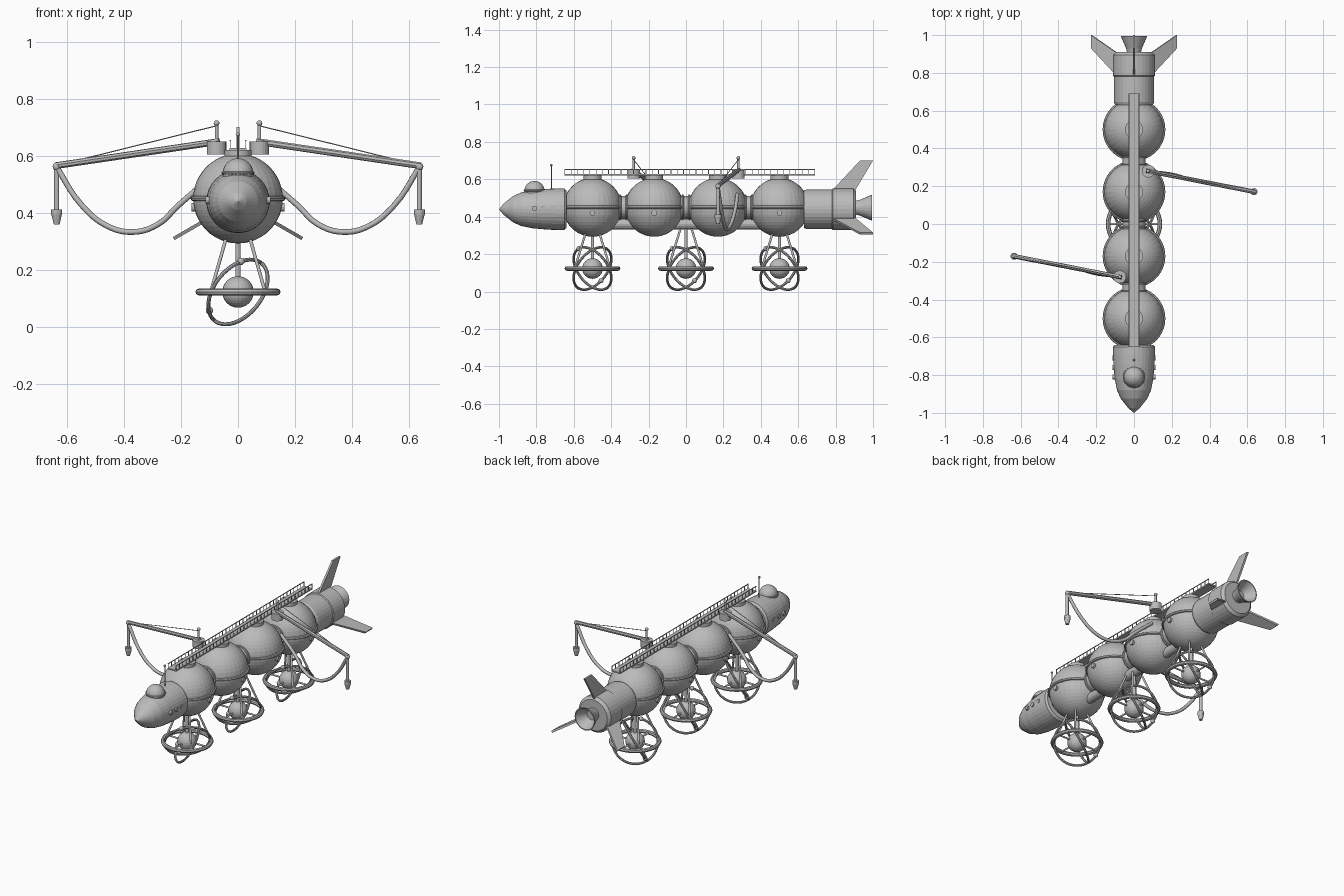
import bpy, bmesh, math
from mathutils import Vector

cube = bpy.data.objects.get("Cube")
if cube:
    bpy.data.objects.remove(cube)

grey = bpy.data.materials.new("hull grey")
grey.use_nodes = True
COLOUR = (0.5, 0.5, 0.5, 1)
grey.diffuse_color = COLOUR
grey.node_tree.nodes["Principled BSDF"].inputs["Base Color"].default_value = COLOUR

UP = Vector((0, 0, 1))
AXIS = 0.44       # height of the nose and tail axis
BALL = 0.45       # height of the tank centres
TANKS = (-0.5, -0.17, 0.17, 0.5)


def finish(bm, name, loc=(0, 0, 0), direction=UP):
    """Turn a bmesh built around z into an object facing a direction."""
    bmesh.ops.recalc_face_normals(bm, faces=bm.faces)
    mesh = bpy.data.meshes.new(name)
    bm.to_mesh(mesh)
    bm.free()
    mesh.materials.append(grey)
    ob = bpy.data.objects.new(name, mesh)
    bpy.context.collection.objects.link(ob)
    ob.location = loc
    ob.rotation_mode = 'QUATERNION'
    ob.rotation_quaternion = UP.rotation_difference(Vector(direction))
    return ob


def lathe(name, profile, loc, direction=UP, seg=32):
    """Spin (radius, height) points around an axis."""
    bm = bmesh.new()
    verts = [bm.verts.new((r, 0, h)) for r, h in profile]
    edges = [bm.edges.new(pair) for pair in zip(verts, verts[1:])]
    bmesh.ops.spin(bm, geom=verts + edges, axis=UP, cent=(0, 0, 0),
                   angle=math.tau, steps=seg, use_duplicate=False)
    bmesh.ops.remove_doubles(bm, verts=bm.verts, dist=0.0001)
    return finish(bm, name, loc, direction)


def rod(name, a, b, r, r2=None, seg=12):
    a, b = Vector(a), Vector(b)
    bm = bmesh.new()
    bmesh.ops.create_cone(bm, cap_ends=True, segments=seg, radius1=r,
                          radius2=r if r2 is None else r2, depth=(b - a).length)
    return finish(bm, name, (a + b) / 2, b - a)


def ball(name, loc, r, u=16, v=10):
    bm = bmesh.new()
    bmesh.ops.create_uvsphere(bm, u_segments=u, v_segments=v, radius=r)
    return finish(bm, name, loc)


def ring(name, loc, major, minor, direction=UP, seg=40):
    n = 8
    loop = [(major + minor * math.cos(i * math.tau / n), minor * math.sin(i * math.tau / n))
            for i in range(n + 1)]
    return lathe(name, loop, loc, direction, seg)


def box(name, loc, size):
    bm = bmesh.new()
    bmesh.ops.create_cube(bm, size=1)
    bmesh.ops.scale(bm, vec=size, verts=bm.verts)
    return finish(bm, name, loc)


# Spherical tanks with equator bands, top hatches and side ports
for y in TANKS:
    ball("tank", (0, y, BALL), 0.157, 32, 24)
    ring("tank_band", (0, y, BALL), 0.157, 0.009)
    rod("tank_hatch", (0, y, 0.59), (0, y, 0.62), 0.048, seg=24)
    for s in (-1, 1):
        rod("tank_port", (s * 0.13, y, 0.42), (s * 0.163, y, 0.42), 0.015)

# Tunnels between tanks, and the keel pipe
for y in (-0.335, 0, 0.335):
    rod("tunnel", (0, y - 0.05, BALL), (0, y + 0.05, BALL), 0.062, seg=24)
    for d in (-0.018, 0.018):
        ring("tunnel_flange", (0, y + d, BALL), 0.062, 0.007, (0, 1, 0), 24)
rod("keel_pipe", (0, -0.5, 0.36), (0, 0.5, 0.36), 0.028, seg=16)

# Nose hull, canopy, mast and portholes
lathe("nose_hull", [(0, -1), (0.03, -0.975), (0.07, -0.925), (0.09, -0.88), (0.102, -0.82),
                    (0.109, -0.74), (0.111, -0.69), (0.111, -0.65), (0.1, -0.64), (0, -0.64)],
      (0, 0, AXIS), (0, 1, 0))
ball("canopy", (0, -0.81, 0.537), 0.054, 24, 16)
ring("canopy_rim", (0, -0.81, 0.54), 0.053, 0.005)
rod("antenna", (0, -0.72, 0.53), (0, -0.72, 0.675), 0.003, seg=8)
ball("antenna_tip", (0, -0.72, 0.675), 0.007)
for s in (-1, 1):
    for y in (-0.81, -0.76, -0.71):
        rod("porthole", (s * 0.09, y, 0.445), (s * 0.113, y, 0.445), 0.013)

# Tail hull and engine nozzle
lathe("tail_hull", [(0, 0.63), (0.1, 0.63), (0.106, 0.645), (0.106, 0.78), (0.111, 0.785),
                    (0.111, 0.895), (0.095, 0.91), (0, 0.91)], (0, 0, AXIS), (0, 1, 0))
lathe("nozzle", [(0.035, 0.9), (0.042, 0.93), (0.07, 0.995), (0.064, 0.995),
                 (0.03, 0.93), (0, 0.93)], (0, 0, AXIS + 0.008), (0, 1, 0), 24)

# Three swept fins around the tail
for k in range(3):
    a = k * math.tau / 3
    out = Vector((math.sin(a), 0, math.cos(a)))
    side = Vector((math.cos(a), 0, -math.sin(a))) * 0.006
    bm = bmesh.new()
    sheets = []
    for s in (-1, 1):
        sheets.append([bm.verts.new(out * r + Vector((0, y, AXIS)) + side * s)
                       for y, r in ((0.77, 0.09), (0.79, 0.11), (0.93, 0.26),
                                    (1.0, 0.26), (0.91, 0.11), (0.9, 0.09))])
        bm.faces.new(sheets[-1])
    for i in range(6):
        j = (i + 1) % 6
        bm.faces.new((sheets[0][i], sheets[0][j], sheets[1][j], sheets[1][i]))
    finish(bm, "tail_fin")

# Catwalk with railings
box("catwalk_deck", (0, 0.02, 0.623), (0.058, 1.34, 0.008))
for s in (-1, 1):
    x = s * 0.027
    box("catwalk_rail", (x, 0.02, 0.653), (0.004, 1.34, 0.004))
    for i in range(41):
        box("rail_post", (x, -0.648 + i * 0.0334, 0.638), (0.003, 0.003, 0.03))

# Two loading cranes, one turned half round from the other
for s in (-1, 1):
    def at(x, y, z):
        return Vector((s * x, s * y, z))
    rod("crane_base", at(0.075, 0.28, 0.605), at(0.075, 0.28, 0.65), 0.034, seg=20)
    rod("crane_mast", at(0.075, 0.28, 0.64), at(0.075, 0.28, 0.712), 0.006)
    ball("crane_mast_tip", at(0.075, 0.28, 0.714), 0.01)
    rod("crane_arm", at(0.065, 0.282, 0.65), at(0.64, 0.17, 0.565), 0.012, seg=8)
    rod("crane_cable", at(0.075, 0.28, 0.705), at(0.6, 0.178, 0.575), 0.002, seg=6)
    ball("crane_elbow", at(0.635, 0.171, 0.562), 0.014)
    rod("drop_pipe", at(0.635, 0.171, 0.4), at(0.635, 0.171, 0.562), 0.009)
    rod("drop_collar", at(0.635, 0.171, 0.395), at(0.635, 0.171, 0.412), 0.019)
    rod("drop_nozzle", at(0.635, 0.171, 0.36), at(0.635, 0.171, 0.397), 0.01, 0.019)
    curve = bpy.data.curves.new("crane_hose", 'CURVE')
    curve.dimensions = '3D'
    curve.bevel_depth = 0.01
    curve.bevel_resolution = 2
    curve.resolution_u = 5
    curve.use_fill_caps = True
    path = [(0.635, 0.171, 0.56), (0.55, 0.19, 0.43), (0.46, 0.205, 0.355),
            (0.37, 0.22, 0.333), (0.28, 0.24, 0.36), (0.21, 0.26, 0.425), (0.1, 0.275, 0.52)]
    spline = curve.splines.new('BEZIER')
    spline.bezier_points.add(len(path) - 1)
    for bp, p in zip(spline.bezier_points, path):
        bp.co = at(*p)
        bp.handle_left_type = bp.handle_right_type = 'AUTO'
    curve.materials.append(grey)
    bpy.context.collection.objects.link(bpy.data.objects.new("crane_hose", curve))

# Three hanging gyroscope pods
for y in (-0.5, 0, 0.5):
    c = Vector((0, y, 0.123))
    ball("pod_core", c, 0.055, 24, 16)
    ring("pod_ring", c, 0.137, 0.012)
    rod("pod_column", c, (0, y, 0.35), 0.009)
    rod("pod_spoke", c - Vector((0.137, 0, 0)), c + Vector((0.137, 0, 0)), 0.005)
    rod("pod_spoke", c - Vector((0, 0.137, 0)), c + Vector((0, 0.137, 0)), 0.005)
    for s in (-1, 1):
        ring("orbit_ring", c, 0.13, 0.007, (0.6, s * 0.63, -0.49))
        for t in (-1, 1):
            rod("pod_strut", (s * 0.035, y + t * 0.03, 0.335),
                c + Vector((s * 0.095, t * 0.095, 0)), 0.006)
    ball("orbit_bead", c + Vector((0.01, -0.073, 0.107)), 0.013)
    ball("orbit_bead", c + Vector((-0.1, 0.046, -0.065)), 0.013)
